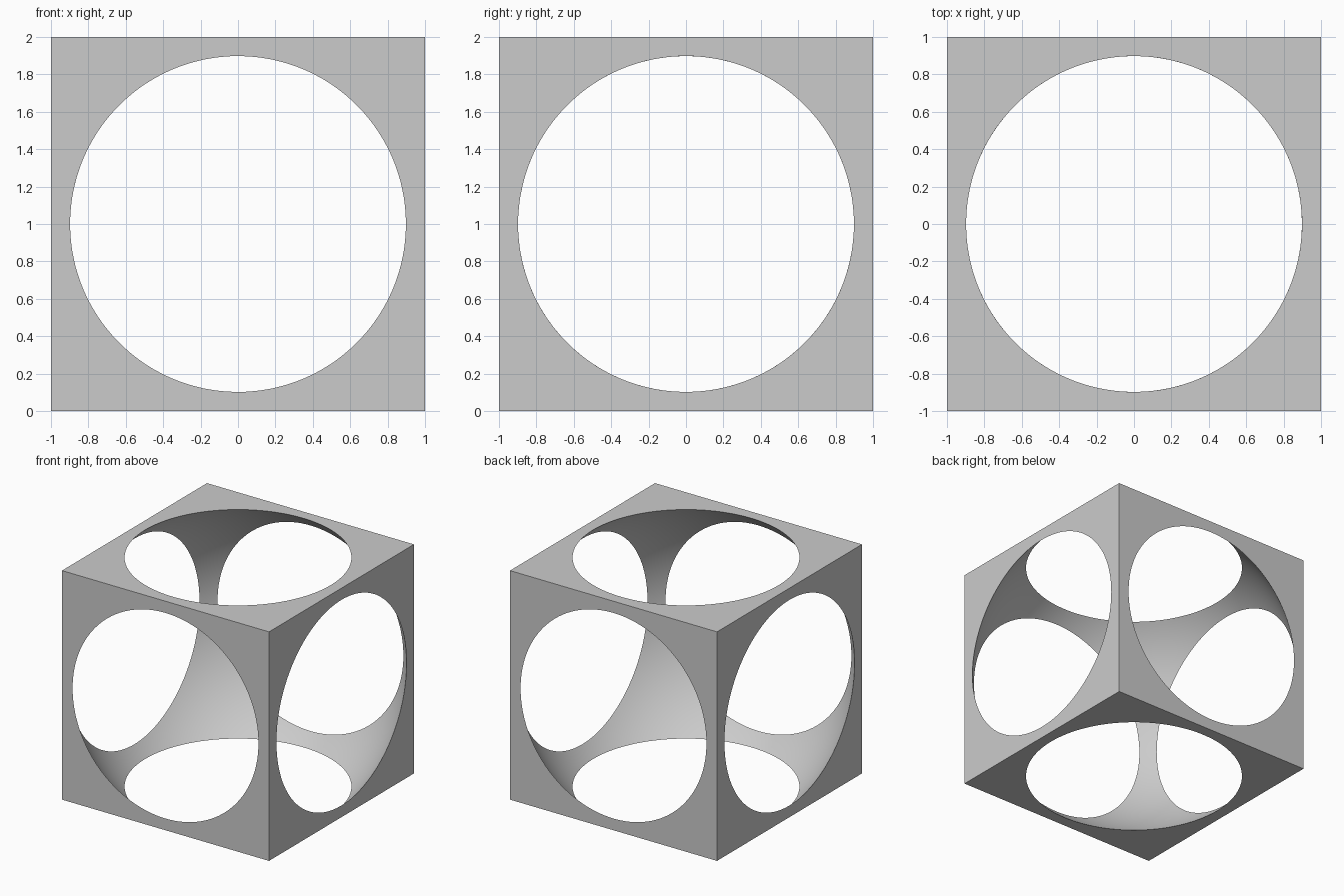
import bpy
import math

old = bpy.data.objects.get("Cube")
if old:
    bpy.data.objects.remove(old, do_unlink=True)

HALF = 1.0           # half the cube side
HOLE = 0.898         # radius of the round opening in each face
CENTRE = (0, 0, HALF)

# Single grey material
grey = bpy.data.materials.new("light grey")
grey.use_nodes = True
colour = (0.6, 0.6, 0.6, 1)
grey.diffuse_color = colour
grey.node_tree.nodes["Principled BSDF"].inputs["Base Color"].default_value = colour

# Solid cube
bpy.ops.mesh.primitive_cube_add(size=2 * HALF, location=CENTRE)
frame = bpy.context.object
frame.name = "hollow_cube_frame"
frame.data.materials.append(grey)

# Sphere that breaks through all six faces
bpy.ops.mesh.primitive_ico_sphere_add(
    subdivisions=6, radius=math.hypot(HALF, HOLE), location=CENTRE)
cutter = bpy.context.object
cutter.name = "sphere_cutter"
cutter.hide_render = True
cutter.data.materials.append(grey)
bpy.ops.object.shade_smooth()

# Hollow out the cube
cut = frame.modifiers.new("hollow", "BOOLEAN")
cut.operation = "DIFFERENCE"
cut.solver = "EXACT"
cut.object = cutter
bpy.ops.object.select_all(action="DESELECT")
frame.select_set(True)
bpy.context.view_layer.objects.active = frame
bpy.ops.object.modifier_apply(modifier=cut.name)
bpy.data.objects.remove(cutter, do_unlink=True)

# Smooth inner sphere, crisp cube edges and rims
bpy.ops.object.shade_smooth_by_angle(angle=math.radians(25))
